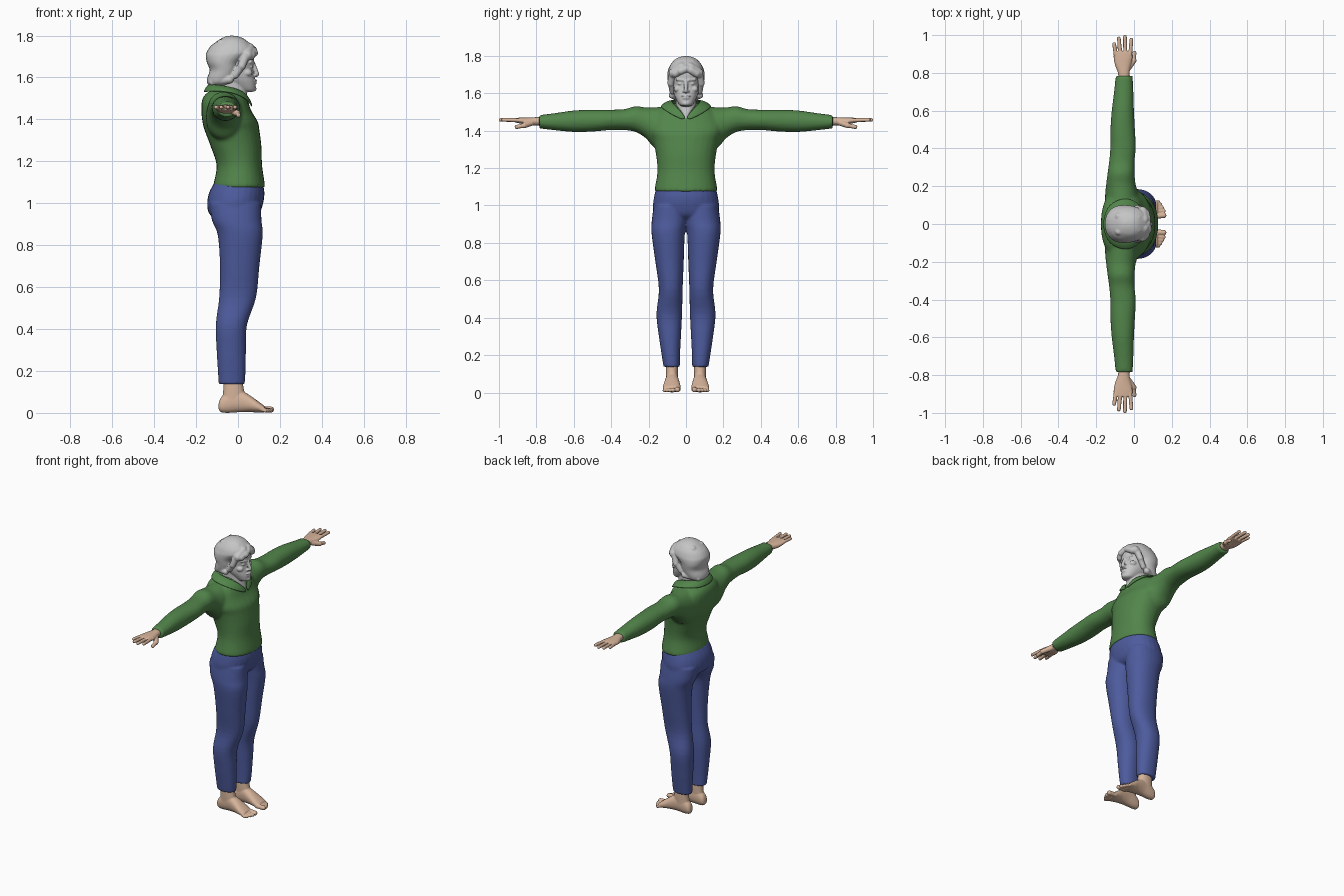
import bpy, bmesh, math
from mathutils import Vector


def material(name, rgb):
    m = bpy.data.materials.new(name)
    m.diffuse_color = (*rgb, 1)
    return m


GREEN = material("green_knit", (0.085, 0.235, 0.07))
BLUE = material("blue_denim", (0.075, 0.105, 0.34))
GREY = material("light_grey", (0.56, 0.56, 0.56))
SKIN = material("skin", (0.68, 0.46, 0.33))


def catmull(p0, p1, p2, p3, t):
    return [0.5 * (2*b + (c - a)*t + (2*a - 5*b + 4*c - d)*t*t + (3*b - a - 3*c + d)*t**3)
            for a, b, c, d in zip(p0, p1, p2, p3)]


def loft(bm, axis, stations, side=1, power=2.2, n=28, steps=4):
    """Skin rounded sections; station = position, then bounds on the two other axes."""
    st = [stations[0]] + list(stations) + [stations[-1]]
    secs = [catmull(*st[i:i + 4], k / steps) for i in range(len(stations) - 1) for k in range(steps)]
    secs.append(stations[-1])
    rings = []
    for t, a0, a1, b0, b1 in secs:
        ring = []
        for k in range(n):
            ang = math.tau * k / n
            c, s = math.cos(ang), math.sin(ang)
            a = (a0 + a1)/2 + (a1 - a0)/2 * math.copysign(abs(c)**(2/power), c)
            b = (b0 + b1)/2 + (b1 - b0)/2 * math.copysign(abs(s)**(2/power), s)
            x, y, z = {'X': (t, a, b), 'Y': (a, t, b), 'Z': (a, b, t)}[axis]
            ring.append(bm.verts.new((x, y * side, z)))
        rings.append(ring)
    for r0, r1 in zip(rings, rings[1:]):
        for k in range(n):
            bm.faces.new((r0[k], r0[(k+1) % n], r1[(k+1) % n], r1[k]))
    bm.faces.new(rings[0])
    bm.faces.new(rings[-1])


def sym(rows):
    """Rows of z, back, front, half width."""
    return [(z, x0, x1, -w, w) for z, x0, x1, w in rows]


def capsule(bm, a, b, r, side=1):
    a, b = Vector(a), Vector(b)
    a.y *= side
    b.y *= side
    q = (b - a).to_track_quat('Z', 'Y')
    for v in bmesh.ops.create_uvsphere(bm, u_segments=16, v_segments=10, radius=r)['verts']:
        v.co = q @ v.co + (b if v.co.z > 1e-5 else a)


def blob(bm, c, size, side=1):
    for v in bmesh.ops.create_uvsphere(bm, u_segments=20, v_segments=12, radius=1)['verts']:
        v.co = Vector((c[0] + v.co.x*size[0], c[1]*side + v.co.y*size[1], c[2] + v.co.z*size[2]))


def finish(bm, name, mat, voxel=None, smooth=3):
    bmesh.ops.recalc_face_normals(bm, faces=bm.faces)
    for f in bm.faces:
        f.smooth = True
    me = bpy.data.meshes.new(name)
    bm.to_mesh(me)
    bm.free()
    me.materials.append(mat)
    ob = bpy.data.objects.new(name, me)
    bpy.context.collection.objects.link(ob)
    if voxel:
        m = ob.modifiers.new("fuse", 'REMESH')
        m.mode, m.voxel_size, m.use_smooth_shade = 'VOXEL', voxel, True
        m = ob.modifiers.new("soften", 'SMOOTH')
        m.factor, m.iterations = 0.5, smooth
    return ob


# Sweater: body and two sleeves fused together
bm = bmesh.new()
loft(bm, 'Z', sym([
    (1.073, -.115, .126, .165), (1.09, -.117, .128, .167), (1.18, -.102, .115, .153),
    (1.27, -.130, .112, .160), (1.35, -.160, .102, .178), (1.39, -.170, .094, .195),
    (1.44, -.175, .064, .200), (1.49, -.172, .045, .175), (1.52, -.155, .030, .130),
    (1.545, -.120, .000, .080)]))
for s in (-1, 1):
    loft(bm, 'Y', [
        (.10, -.155, .03, 1.29, 1.53), (.17, -.152, .02, 1.31, 1.525), (.215, -.147, .008, 1.36, 1.524),
        (.27, -.140, .003, 1.393, 1.531), (.33, -.132, .003, 1.403, 1.515), (.41, -.125, .01, 1.403, 1.512),
        (.50, -.125, .005, 1.395, 1.512), (.60, -.118, 0, 1.393, 1.508), (.70, -.106, -.003, 1.402, 1.494),
        (.785, -.097, -.007, 1.412, 1.483)], s, 2.1)
finish(bm, "sweater", GREEN, .009, 4)

# Collar folded over the shoulders, open at the front
inner = [(.056, .004, 1.475), (.038, .05, 1.528), (-.03, .076, 1.553), (-.09, .072, 1.562), (-.125, .045, 1.565), (-.138, 0, 1.565)]
outer = [(.070, .006, 1.452), (.058, .075, 1.482), (.0, .135, 1.522), (-.08, .138, 1.535), (-.148, .09, 1.532), (-.168, 0, 1.528)]
bm = bmesh.new()
rows = []
for s, order in ((1, range(6)), (-1, range(4, -1, -1))):
    for i in order:
        p, q = (Vector((v[0], v[1]*s, v[2])) for v in (inner[i], outer[i]))
        mid = (p + q)/2 + Vector((0, 0, .008))
        rows.append([bm.verts.new(v) for v in (p, mid, q)])
for r0, r1 in zip(rows, rows[1:]):
    for k in range(2):
        bm.faces.new((r0[k], r0[k+1], r1[k+1], r1[k]))
collar = finish(bm, "collar", GREEN)
m = collar.modifiers.new("thickness", 'SOLIDIFY')
m.thickness, m.offset = .010, 0
m = collar.modifiers.new("round", 'SUBSURF')
m.levels = m.render_levels = 2

# Trousers: hips and two legs
bm = bmesh.new()
loft(bm, 'Z', sym([
    (.925, -.10, .07, .10), (.95, -.138, .102, .165), (1.0, -.147, .12, .176),
    (1.05, -.138, .126, .170), (1.10, -.112, .118, .158)]))
for s in (-1, 1):
    loft(bm, 'Z', [
        (.137, -.092, .032, .033, .120), (.2, -.096, .036, .032, .130), (.3, -.102, .038, .027, .145),
        (.42, -.106, .043, .021, .158), (.55, -.090, .086, .018, .145), (.7, -.086, .102, .012, .164),
        (.85, -.097, .118, .006, .184), (.92, -.125, .112, -.01, .183), (1.0, -.135, .11, -.01, .172)], s)
finish(bm, "trousers", BLUE, .007, 4)

for s, label in ((-1, "right"), (1, "left")):
    # Hand: palm, four fingers and a thumb
    bm = bmesh.new()
    loft(bm, 'Y', [
        (.75, -.082, -.022, 1.425, 1.472), (.80, -.085, -.024, 1.428, 1.472), (.84, -.10, -.016, 1.428, 1.471),
        (.88, -.108, -.008, 1.437, 1.470), (.912, -.106, -.010, 1.443, 1.468)], s)
    for x0, x1, tip in ((-.097, -.105, .952), (-.072, -.080, .982), (-.046, -.048, .990), (-.020, -.014, .976)):
        capsule(bm, (x0, .895, 1.456), (x1, tip, 1.458), .0105, s)
    capsule(bm, (-.03, .825, 1.442), (-.002, .865, 1.428), .0155, s)
    capsule(bm, (-.002, .865, 1.428), (.002, .905, 1.420), .0115, s)
    finish(bm, label + "_hand", SKIN, .0035, 2)

    # Foot: ankle, sole and five toes
    bm = bmesh.new()
    loft(bm, 'Z', [(.04, -.078, .035, .045, .107), (.09, -.072, .032, .043, .108),
                   (.13, -.070, .025, .043, .108), (.18, -.072, .022, .045, .106)], s)
    loft(bm, 'X', [
        (-.092, .062, .09, .018, .045), (-.082, .050, .10, .004, .072), (-.05, .044, .106, 0, .10),
        (0, .040, .109, .003, .112), (.05, .034, .116, .004, .088), (.09, .029, .123, .002, .060),
        (.125, .029, .123, .002, .034)], s)
    for y, tip, r in ((.043, .157, .015), (.067, .157, .011), (.084, .149, .0105), (.100, .140, .010), (.114, .130, .0095)):
        capsule(bm, (.11, y, .018), (tip, y + .002, r + .001), r, s)
    finish(bm, label + "_foot", SKIN, .004, 2)

# Head: neck, face and features
bm = bmesh.new()
loft(bm, 'Z', sym([(1.46, -.05, .056, .008), (1.49, -.10, .050, .032),
                   (1.52, -.11, .043, .052), (1.56, -.10, .035, .055), (1.60, -.09, .03, .055)]), power=2.6)
loft(bm, 'Z', sym([
    (1.531, .030, .068, .018), (1.540, .0, .082, .036), (1.57, -.05, .084, .054), (1.60, -.09, .079, .066),
    (1.64, -.11, .072, .072), (1.68, -.12, .077, .075), (1.72, -.12, .074, .074), (1.76, -.09, .04, .055)]), power=2.3)
capsule(bm, (.072, 0, 1.665), (.090, 0, 1.620), .0105)      # nose
blob(bm, (.086, 0, 1.612), (.014, .011, .010))
blob(bm, (.080, 0, 1.585), (.011, .026, .006))              # lips
blob(bm, (.080, 0, 1.574), (.010, .022, .006))
blob(bm, (.074, 0, 1.546), (.014, .022, .013))              # chin
for s in (-1, 1):
    blob(bm, (.080, .012, 1.611), (.010, .008, .007), s)
    blob(bm, (.060, .031, 1.651), (.012, .015, .007), s)    # eyes
    capsule(bm, (.072, .014, 1.671), (.060, .048, 1.674), .008, s)   # brows
    blob(bm, (.045, .046, 1.622), (.024, .020, .018), s)    # cheeks
finish(bm, "head", GREY, .0035, 2)

# Hair: main cap, parted fringe and curled ends
bm = bmesh.new()
loft(bm, 'Z', sym([
    (1.560, -.135, -.045, .055), (1.575, -.148, -.020, .075), (1.60, -.146, -.005, .085),
    (1.635, -.135, .005, .092), (1.67, -.148, .015, .098), (1.70, -.154, .050, .100),
    (1.72, -.150, .078, .097), (1.75, -.130, .070, .085), (1.78, -.090, .035, .060),
    (1.793, -.065, .010, .035), (1.799, -.045, -.015, .012)]))
for s in (-1, 1):
    capsule(bm, (.052, .022, 1.738), (.045, .066, 1.708), .027, s)
    capsule(bm, (.068, .026, 1.724), (.062, .056, 1.706), .022, s)
    capsule(bm, (.035, .072, 1.70), (.018, .081, 1.655), .020, s)
    capsule(bm, (.010, .077, 1.645), (-.012, .072, 1.612), .018, s)
    capsule(bm, (-.04, .074, 1.59), (-.12, .045, 1.578), .019, s)
    capsule(bm, (.02, .030, 1.762), (-.08, .040, 1.762), .021, s)
capsule(bm, (.070, .004, 1.732), (.076, -.028, 1.718), .020)
finish(bm, "hair", GREY, .0045, 3)
